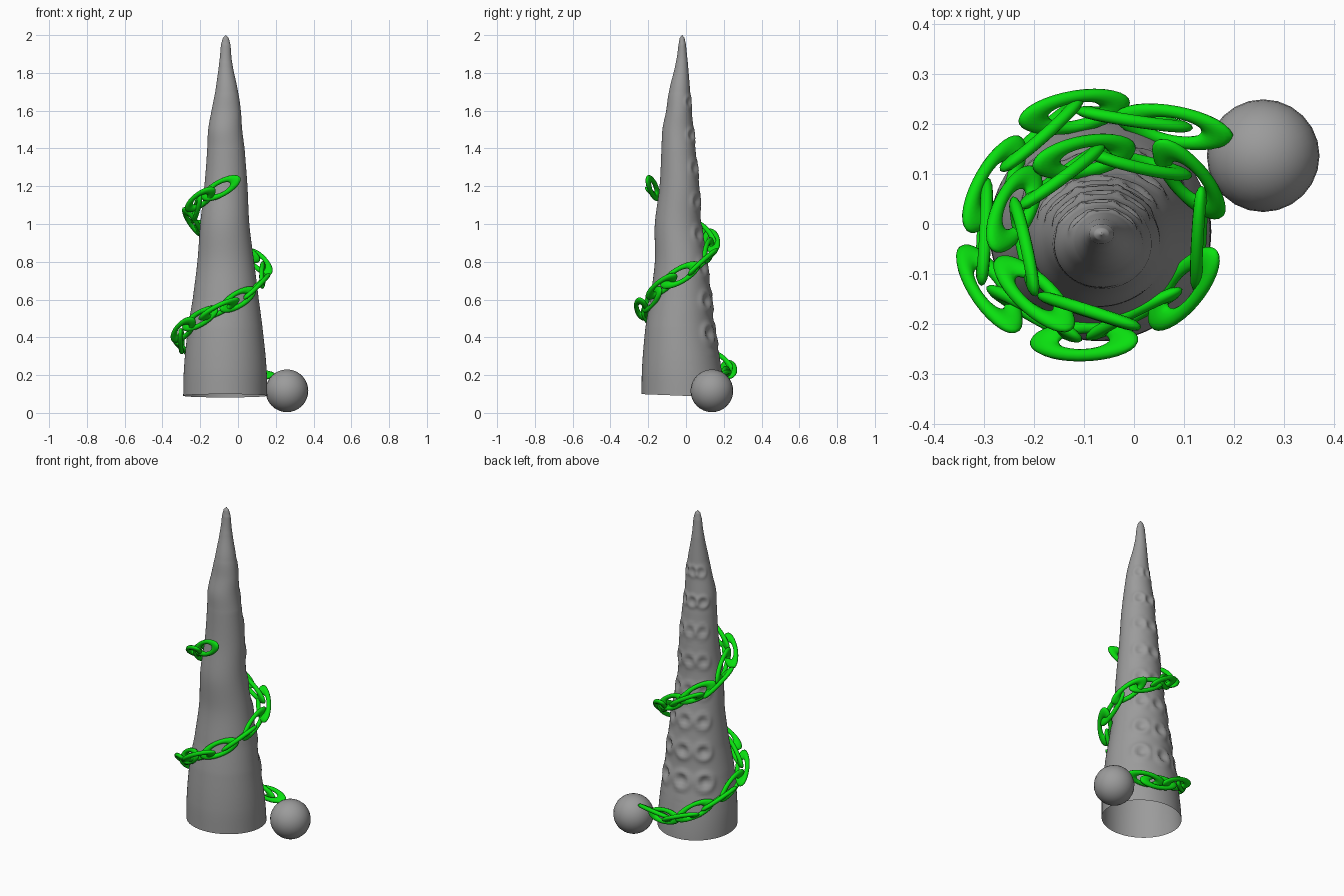
import bpy, bmesh, math
from mathutils import Vector, Matrix

cube = bpy.data.objects.get("Cube")
if cube:
    bpy.data.objects.remove(cube)


def make_material(name, color):
    mat = bpy.data.materials.new(name)
    mat.use_nodes = True
    mat.diffuse_color = color
    bsdf = next(n for n in mat.node_tree.nodes if n.type == 'BSDF_PRINCIPLED')
    bsdf.inputs["Base Color"].default_value = color
    return mat


def finish(bm, name, mat):
    for face in bm.faces:
        face.smooth = True
    mesh = bpy.data.meshes.new(name)
    bm.to_mesh(mesh)
    bm.free()
    mesh.materials.append(mat)
    obj = bpy.data.objects.new(name, mesh)
    bpy.context.collection.objects.link(obj)
    return obj


def catmull(a, b, c, d, t):
    return 0.5 * (2 * b + (c - a) * t + (2 * a - 5 * b + 4 * c - d) * t ** 2
                  + (3 * b - a - 3 * c + d) * t ** 3)


gray = make_material("gray", (0.33, 0.33, 0.33, 1))
green = make_material("bright green", (0.003, 0.75, 0.005, 1))

# Tentacle outline: height, then left, right, front and back limits
profile = [
    (.09, -.29, .155, -.235, .205), (.25, -.285, .15, -.232, .185),
    (.45, -.265, .13, -.215, .15), (.6, -.24, .11, -.19, .135),
    (.8, -.215, .085, -.165, .11), (1.0, -.2, .06, -.165, .08),
    (1.2, -.178, .05, -.14, .07), (1.4, -.163, .035, -.13, .05),
    (1.5, -.158, .022, -.125, .04), (1.6, -.14, .015, -.105, .03),
    (1.7, -.12, 0, -.09, .022), (1.85, -.1, -.03, -.055, .01),
    (1.95, -.09, -.04, -.04, 0), (1.985, -.08, -.05, -.033, -.008),
    (2.0, -.067, -.063, -.022, -.018),
]
SIDES, STEPS = 96, 12
SUCKER_COLUMNS = [math.radians(a) for a in (55, 93, 132)]


def sucker_offset(angle, z, radius):
    """Raised rims with a dimple in the middle, on the back only."""
    if not 0.3 < z < 1.72:
        return 0
    row = 0.42 + 0.175 * round((z - 0.42) / 0.175)
    size = 0.02 + 0.13 * radius
    total = 0
    for column in SUCKER_COLUMNS:
        d = math.hypot((angle - column) * radius, z - row) / size
        total += math.exp(-((d - 1) / 0.4) ** 2) - 1.2 * math.exp(-(d / 0.6) ** 2)
    return 0.05 * radius * total


def build_tentacle():
    bm = bmesh.new()
    rings = []
    last = len(profile) - 1
    for i in range(last):
        quad = [profile[min(max(i + k, 0), last)] for k in (-1, 0, 1, 2)]
        for s in range(STEPS + (i == last - 1)):
            t = s / STEPS
            left, right, front, back = (
                catmull(*(p[k] for p in quad), t) for k in range(1, 5))
            z = quad[1][0] + (quad[2][0] - quad[1][0]) * t
            cx, cy = (left + right) / 2, (front + back) / 2
            rx, ry = (right - left) / 2, (back - front) / 2
            ring = []
            for n in range(SIDES):
                angle = math.tau * n / SIDES
                bump = sucker_offset(angle, z, rx)
                y = cy + (ry + bump) * math.sin(angle)
                slant = -0.04 * y * max(0, 1 - (z - 0.09) / 0.2)
                ring.append(bm.verts.new(
                    (cx + (rx + bump) * math.cos(angle), y, z + slant)))
            rings.append(ring)
    for low, high in zip(rings, rings[1:]):
        for n in range(SIDES):
            m = (n + 1) % SIDES
            bm.faces.new((low[n], low[m], high[m], high[n]))
    bm.faces.new(rings[-1])
    return finish(bm, "tentacle", gray)


# Chain link: a torus stretched along its local x
def build_link(name, matrix):
    bm = bmesh.new()
    around, tube = 32, 12
    major, minor, stretch = 0.034, 0.0125, 2.6
    grid = []
    for i in range(around):
        a = math.tau * i / around
        row = []
        for j in range(tube):
            b = math.tau * j / tube
            r = major + minor * math.cos(b)
            row.append(bm.verts.new(matrix @ Vector(
                (stretch * r * math.cos(a), r * math.sin(a), minor * math.sin(b)))))
        grid.append(row)
    for i in range(around):
        nxt = grid[(i + 1) % around]
        for j in range(tube):
            k = (j + 1) % tube
            bm.faces.new((grid[i][j], nxt[j], nxt[k], grid[i][k]))
    return finish(bm, name, green)


# Link centres, winding upward round the tentacle
path = [Vector(p) for p in (
    (.08, .195, .2), (0, .21, .2), (-.12, .225, .23), (-.185, .18, .27),
    (-.28, .08, .33), (-.3, -.015, .38), (-.29, -.13, .44), (-.2, -.18, .5),
    (-.1, -.235, .55), (0, -.18, .6), (.1, -.13, .67), (.13, -.03, .73),
    (.11, .09, .8), (.01, .12, .86), (-.1, .135, .91), (-.145, .095, .95),
    (-.24, .03, 1.01), (-.22, -.045, 1.08), (-.2, -.14, 1.13), (-.09, -.175, 1.19))]

build_tentacle()
for i, centre in enumerate(path):
    along = (path[min(i + 1, len(path) - 1)] - path[max(i - 1, 0)]).normalized()
    outward = Vector((centre.x + 0.065, centre.y + 0.02, 0))
    outward = (outward - along * outward.dot(along)).normalized()
    upward = along.cross(outward)
    if upward.z < 0:
        upward = -upward
    # Alternate links lie flat or stand on edge
    roll = math.radians(30 if i % 2 == 0 else 95)
    across = outward * math.cos(roll) + upward * math.sin(roll)
    matrix = Matrix((along, across, along.cross(across))).transposed().to_4x4()
    build_link(f"chain_link_{i + 1}", Matrix.Translation(centre) @ matrix)

# Ball at the low end of the chain
bm = bmesh.new()
bmesh.ops.create_uvsphere(bm, u_segments=24, v_segments=16, radius=0.113,
                          matrix=Matrix.Translation((0.259, 0.137, 0.117)))
finish(bm, "ball", gray)
